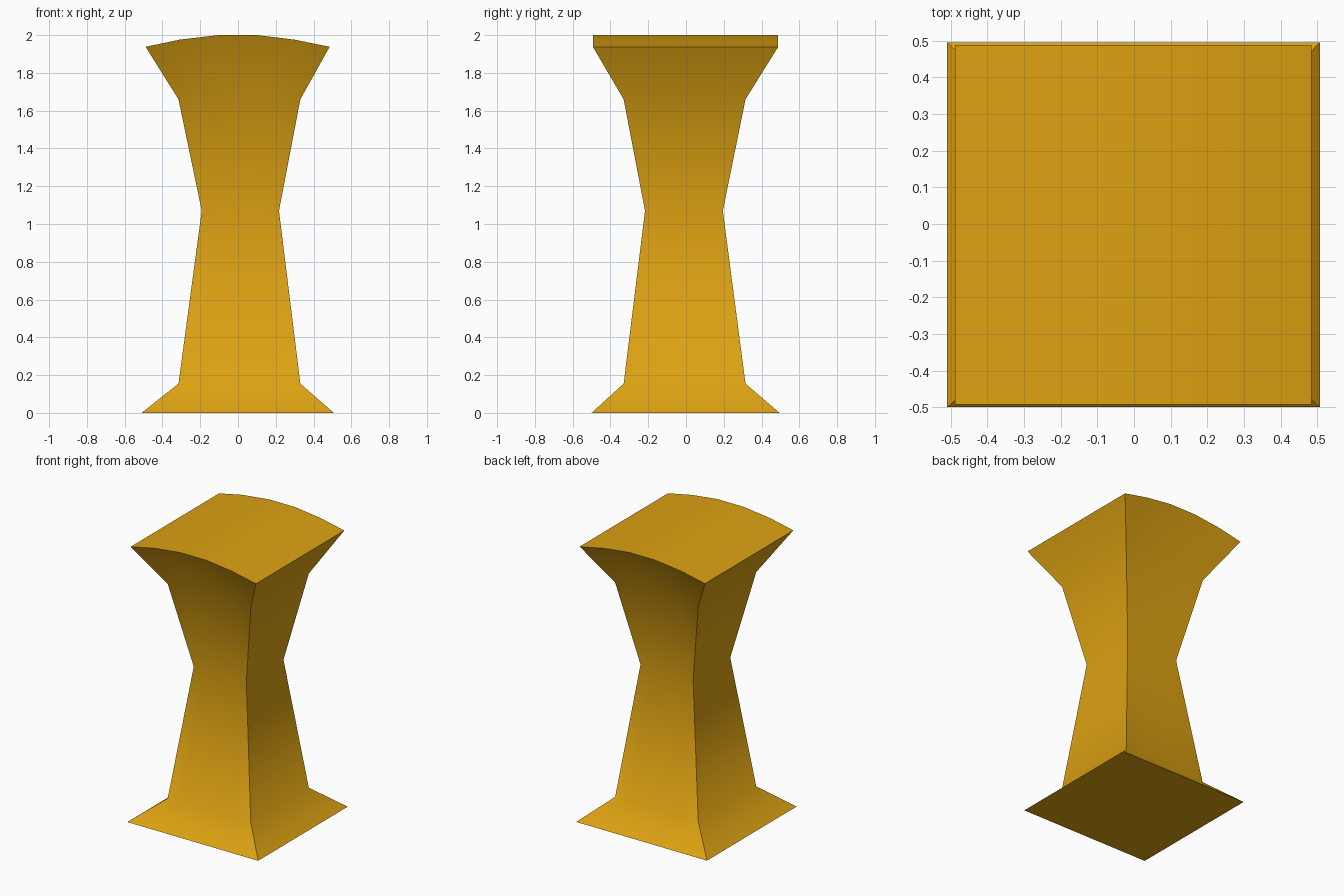
import bpy, bmesh, math

if "Cube" in bpy.data.objects:
    bpy.data.objects.remove(bpy.data.objects["Cube"])

# Rows of the column: x min, x max, y min, y max, z
rows = [
    (-0.51, 0.507, -0.50, 0.495, 0.0),
    (-0.315, 0.33, -0.33, 0.315, 0.155),
    (-0.192, 0.217, -0.217, 0.195, 1.07),
    (-0.315, 0.33, -0.33, 0.315, 1.66),
    (-0.489, 0.485, -0.493, 0.488, 1.938),
]
# Arched crown: position across the width and extra height
arch_t = [0.0, 0.185, 0.397, 0.606, 0.809, 1.0]
arch_h = [0.0, 0.038, 0.062, 0.062, 0.038, 0.0]
n = len(arch_t)

bm = bmesh.new()
rings = []
for i, (x0, x1, y0, y1, z) in enumerate(rows):
    top = i == len(rows) - 1
    pts = [(x0 + (x1 - x0) * t, z + (h if top else 0)) for t, h in zip(arch_t, arch_h)]
    front = [bm.verts.new((x, y0, h)) for x, h in pts]
    back = [bm.verts.new((x, y1, h)) for x, h in reversed(pts)]
    rings.append(front + back)

# Four flared sides
for a, b in zip(rings, rings[1:]):
    for k in range(2 * n):
        m = (k + 1) % (2 * n)
        bm.faces.new((a[k], a[m], b[m], b[k]))

# Flat base and arched top
bm.faces.new(list(reversed(rings[0])))
r = rings[-1]
for k in range(n - 1):
    bm.faces.new((r[k], r[k + 1], r[2 * n - 2 - k], r[2 * n - 1 - k]))

bmesh.ops.recalc_face_normals(bm, faces=bm.faces)
mesh = bpy.data.meshes.new("flared_column")
bm.to_mesh(mesh)
bm.free()
column = bpy.data.objects.new("flared_column", mesh)
bpy.context.collection.objects.link(column)

# Golden colour
gold = bpy.data.materials.new("gold")
gold.diffuse_color = (0.72, 0.36, 0.006, 1)
gold.use_nodes = True
gold.node_tree.nodes["Principled BSDF"].inputs["Base Color"].default_value = gold.diffuse_color
mesh.materials.append(gold)

# Smooth along the height, sharp at corners
bpy.context.view_layer.objects.active = column
column.select_set(True)
bpy.ops.object.shade_smooth_by_angle(angle=math.radians(49))
